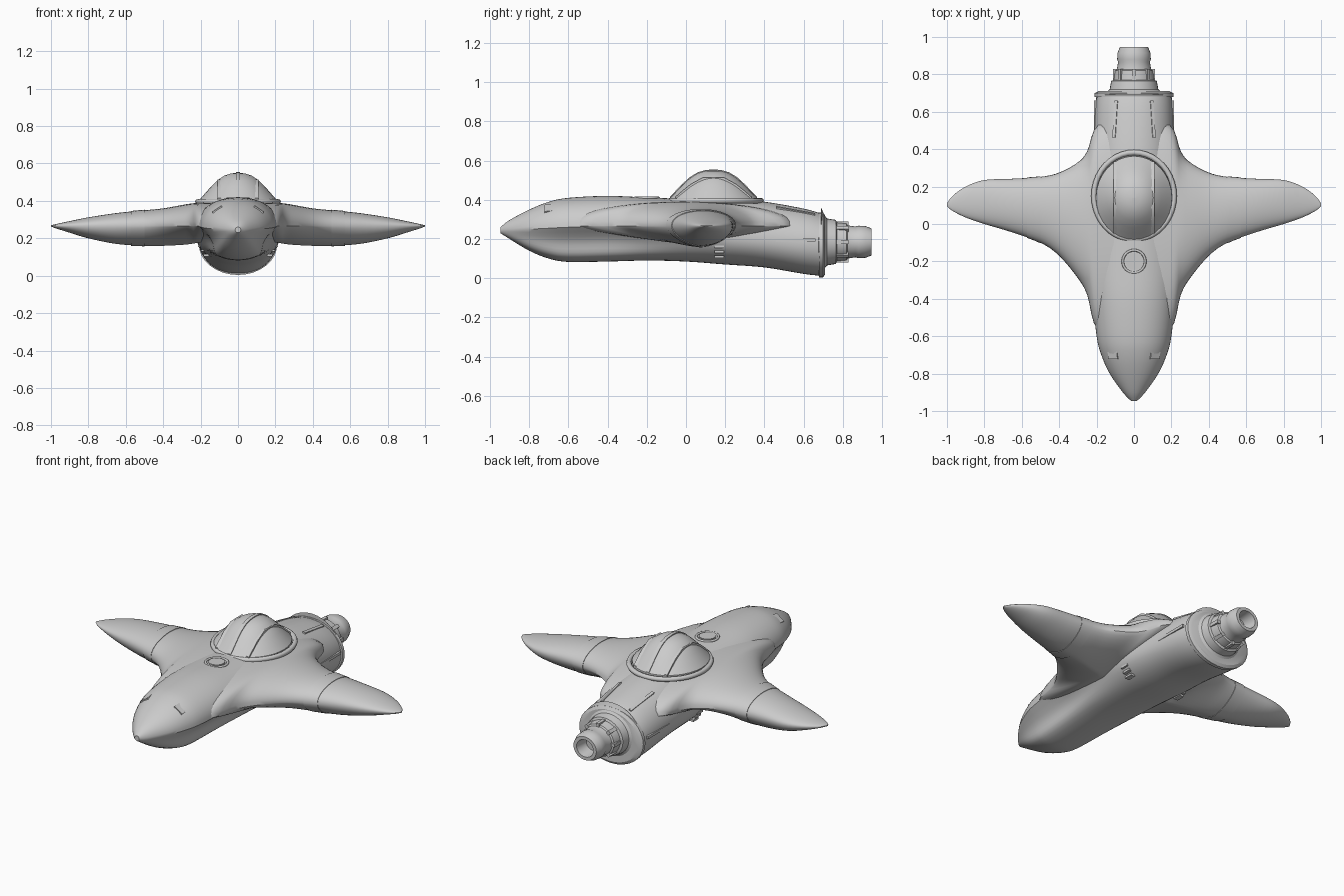
import bpy, bmesh
from math import sin, cos, pi

if "Cube" in bpy.data.objects:
    bpy.data.objects.remove(bpy.data.objects["Cube"])


def finish(bm, name, angle=0.6):
    bmesh.ops.recalc_face_normals(bm, faces=bm.faces)
    me = bpy.data.meshes.new(name)
    bm.to_mesh(me)
    bm.free()
    ob = bpy.data.objects.new(name, me)
    bpy.context.collection.objects.link(ob)
    bpy.ops.object.select_all(action='DESELECT')
    ob.select_set(True)
    bpy.context.view_layer.objects.active = ob
    bpy.ops.object.shade_smooth_by_angle(angle=angle)
    return ob


def resample(rows, n=4):
    """Smooth the station table by Catmull-Rom interpolation."""
    out = []
    for i in range(len(rows) - 1):
        a, b, c, d = (rows[max(0, min(len(rows) - 1, i + k))] for k in (-1, 0, 1, 2))
        for s in range(n):
            t = s / n
            out.append([q + .5 * t * (r - p + t * (2*p - 5*q + 4*r - e + t * (3*(q - r) + e - p)))
                        for p, q, r, e in zip(a, b, c, d)])
    return out + [list(rows[-1])]


def loft(rings, name, angle=0.6):
    bm = bmesh.new()
    vs = [[bm.verts.new(p) for p in r] for r in rings]
    n = len(vs[0])
    for a, b in zip(vs, vs[1:]):
        for i in range(n):
            j = (i + 1) % n
            bm.faces.new((a[i], a[j], b[j], b[i]))
    bm.faces.new(vs[0])
    bm.faces.new(vs[-1])
    return finish(bm, name, angle)


def power(v, e):
    return abs(v) ** e * (1 if v >= 0 else -1)


def hull_ring(y, w, top, rim, bot, groove):
    ring = []
    for i in range(48):
        a = 2 * pi * i / 48
        x, s = w * power(cos(a), .95), sin(a)
        if s < 0:   # crease between upper deck and lower keel tube
            lean = abs(s) / .87
            x *= 1 - groove * sin(pi * min(1, lean))
            z = rim + (rim - bot) * power(s, .95)
        else:
            z = rim + (top - rim) * s
        ring.append((x, y, z))
    return ring


def wing_ring(x, front, rear, top, bot, p, grow=0):
    rim, mid, half = .267, (front + rear) / 2, (rear - front) / 2 + grow
    ring = []
    for i in range(40):
        a = 2 * pi * i / 40
        c, s = cos(a), sin(a)
        if s >= 0:
            y, z = c, rim + (top - rim + grow) * power(s, .9)
        else:
            y, z = power(c, 2 / p), rim + (rim - bot + grow) * power(s, 2 / p)
        ring.append((x, mid + half * y, z))
    return ring


def lathe(name, prof, cz, seg=32, angle=0.5, squash=1):
    """Rings of (y, radius) around a fore-aft axis at height cz."""
    return loft([[(r * cos(2*pi*i/seg), y, cz + squash * r * sin(2*pi*i/seg)) for i in range(seg)]
                 for y, r in prof], name, angle)


def bar(name, loc, size, rot=(0, 0, 0)):
    bpy.ops.mesh.primitive_cube_add(size=1, location=loc, rotation=rot)
    ob = bpy.context.object
    ob.name, ob.scale = name, size
    return ob


def torus(name, loc, R, r, sy=1):
    bpy.ops.mesh.primitive_torus_add(location=loc, major_radius=R, minor_radius=r,
                                     major_segments=40, minor_segments=8)
    ob = bpy.context.object
    ob.name, ob.scale = name, (1, sy, 1)
    bpy.ops.object.shade_smooth()


# Fuselage: y, half width, top, rim height, bottom, groove
hull = [(-.947, .015, .26, .245, .23, 0), (-.9, .06, .297, .245, .2, .05),
        (-.8, .13, .35, .25, .14, .16), (-.7, .175, .39, .255, .1, .22),
        (-.6, .2, .41, .26, .083, .25), (-.4, .22, .42, .265, .085, .25),
        (-.2, .235, .412, .25, .09, .18), (0, .235, .405, .24, .085, .08),
        (.2, .225, .405, .22, .07, 0), (.4, .215, .39, .2, .055, 0),
        (.6, .208, .355, .18, .022, 0), (.69, .2, .33, .17, .012, 0)]
loft([hull_ring(*r) for r in resample(hull)], "fuselage")

# Wings with swept fillets: x, front, rear, top, bottom, underside exponent
half = [(.0, -.6, .56, .395, .2, 1.2), (.19, -.57, .53, .39, .18, 1.2),
        (.25, -.38, .39, .386, .17, 1.2), (.3, -.29, .33, .378, .165, 1.25),
        (.4, -.17, .275, .36, .16, 1.4), (.5, -.1, .252, .35, .16, 1.6),
        (.65, -.045, .242, .335, .17, 1.8), (.8, .0, .235, .312, .2, 2),
        (.9, .035, .2, .292, .23, 2), (.97, .07, .15, .277, .252, 2),
        (1.0, .095, .11, .27, .263, 2)]
side = resample(half)
full = [[-r[0]] + r[1:] for r in side[:0:-1]] + side
loft([wing_ring(*r) for r in full], "wings")

# Raised panel bands around the wings
for sgn, label in ((-1, "left"), (1, "right")):
    band = [r for r in side if .49 < r[0] < .6]
    loft([wing_ring(sgn * r[0], *r[1:], grow=.003) for r in band], label + "_wing_band")

# Engine collar and stepped nozzle with a recessed outlet
lathe("engine_collar", [(.675, .195), (.68, .21), (.7, .21), (.71, .19)], .17, squash=.79)
lathe("engine_nozzle", [(.69, .19), (.705, .15), (.72, .13), (.765, .122), (.77, .108),
                        (.82, .102), (.825, .092), (.865, .085), (.88, .09), (.915, .088),
                        (.947, .075), (.947, .055), (.87, .045)], .185, squash=.92)
for i in range(8):
    a = 2 * pi * i / 8
    bar("nozzle_fin", (.1 * cos(a), .79, .185 + .092 * sin(a)), (.024, .08, .02), (0, -a, 0))

# Cockpit dome on an oval base
dome = bmesh.new()
prof = [(1.0, .385), (.99, .41), (.86, .44), (.71, .475), (.54, .51), (.36, .535), (.18, .547), (.01, .55)]
rings = [[dome.verts.new((.205 * r * cos(2*pi*i/32), .14 + .225 * r * sin(2*pi*i/32), z))
          for i in range(32)] for r, z in prof]
for a, b in zip(rings, rings[1:]):
    for i in range(32):
        dome.faces.new((a[i], a[i-1], b[i-1], b[i]))
dome.faces.new(rings[0])
dome.faces.new(rings[-1])
finish(dome, "cockpit_dome")
torus("cockpit_base_ring", (0, .15, .396), .215, .014, 1.08)

# Canopy frame ribs running over the dome
for x0 in (-.1, 0, .1):
    pts = []
    for r, z in prof[1:]:
        if .205 * r > abs(x0):
            pts.append((.225 * (r * r - (x0 / .205) ** 2) ** .5, z))
    path = [(.14 - d, z) for d, z in pts] + [(.14 + d, z) for d, z in pts[::-1]]
    loft([[(x0 - .01, y, z - .02), (x0 + .01, y, z - .02), (x0 + .01, y, z + .005),
           (x0 - .01, y, z + .005)] for y, z in path], "canopy_rib")

# Round hatch ahead of the cockpit
torus("hatch_ring", (0, -.2, .41), .06, .007)
bpy.ops.mesh.primitive_cylinder_add(vertices=24, radius=.045, depth=.02, location=(0, -.2, .406))
bpy.context.object.name = "hatch_cover"

# Mirrored details: engine strips, side vents, nose lamps, keel ladders
for s in (-1, 1):
    bar("engine_top_strip", (s * .1, .56, .341), (.016, .2, .014), (-.19, s * .35, 0))
    bar("engine_side_strip", (s * .208, .56, .195), (.012, .2, .016))
    bar("nose_lamp", (s * .105, -.68, .345), (.06, .08, .04), (.12, s * .6, 0))
    for k in range(3):
        bar("keel_rung", (s * (.17 + .014 * k), .17, .11 + .025 * k), (.03, .05, .012))
